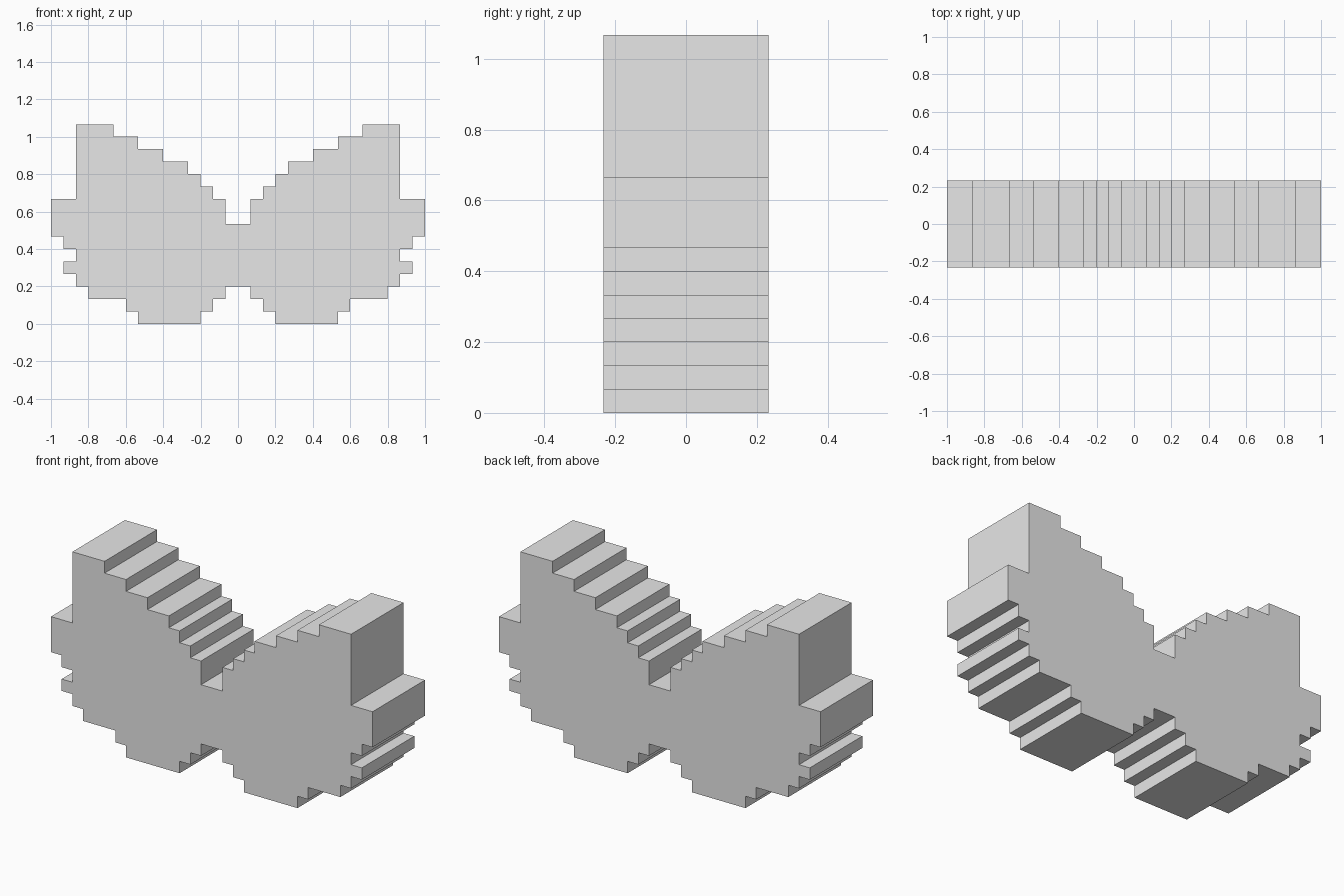
import bpy
import bmesh

cube = bpy.data.objects.get("Cube")
if cube:
    bpy.data.objects.remove(cube, do_unlink=True)

CELL = 1 / 15      # size of one pixel step
DEPTH = 7 * CELL   # thickness of the slab

grey = bpy.data.materials.new("light grey")
grey.use_nodes = True
color = (0.8, 0.8, 0.8, 1)
grey.diffuse_color = color
grey.node_tree.nodes["Principled BSDF"].inputs["Base Color"].default_value = color

# Stepped outline of one wing, in pixel cells: each pair is the
# x reached by a horizontal run, then the z reached by a vertical run
STEPS = [(1, 10), (2, 11), (3, 12), (4, 13), (6, 14), (8, 15), (10, 16),
         (13, 10), (15, 7), (14, 6), (13, 5), (14, 4), (13, 3), (12, 2),
         (9, 1), (8, 0), (3, 1), (2, 2), (1, 3)]


def wing_outline(steps, z):
    points = []
    for x, next_z in steps:
        points += [(x, z), (x, next_z)]
        z = next_z
    return points


# Join the wing with its mirror image into one closed outline
wing = wing_outline(STEPS, 8)
outline = wing + [(-x, z) for x, z in reversed(wing)]

# Extrude the outline from front to back
bm = bmesh.new()
front = bm.faces.new([bm.verts.new((x * CELL, -DEPTH / 2, z * CELL))
                      for x, z in outline])
back = bmesh.ops.extrude_face_region(bm, geom=[front], use_keep_orig=True)["geom"]
bmesh.ops.translate(bm, vec=(0, DEPTH, 0),
                    verts=[v for v in back if isinstance(v, bmesh.types.BMVert)])
bmesh.ops.recalc_face_normals(bm, faces=bm.faces)

mesh = bpy.data.meshes.new("stepped_wings")
bm.to_mesh(mesh)
bm.free()
mesh.materials.append(grey)
wings = bpy.data.objects.new("stepped_wings", mesh)
bpy.context.collection.objects.link(wings)
